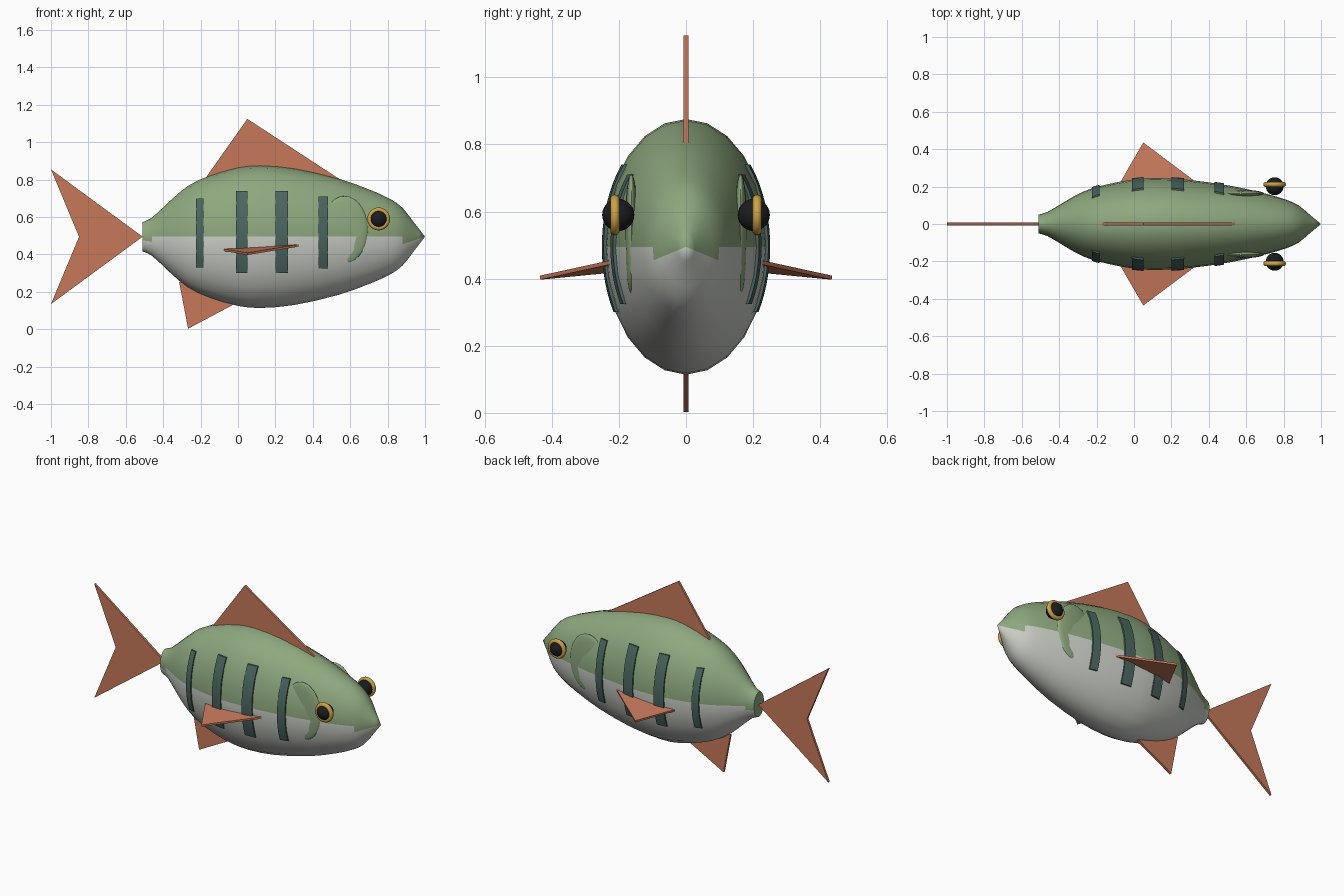
import bpy, bmesh, math
from mathutils import Vector

if "Cube" in bpy.data.objects:
    bpy.data.objects.remove(bpy.data.objects["Cube"])

ZC, RATIO, SIDES = 0.495, 0.645, 24
# body profile: x, half height
PROFILE = [(-0.51, 0.078), (-0.46, 0.102), (-0.365, 0.19), (-0.27, 0.27), (-0.16, 0.323),
           (0.0, 0.37), (0.12, 0.381), (0.3, 0.365), (0.54, 0.31), (0.72, 0.245),
           (0.82, 0.198), (0.88, 0.154), (0.935, 0.084), (1.0, 0.0)]


def half_height(x):
    """Smooth interpolation of the body profile."""
    n = len(PROFILE)
    i = max(k for k in range(n - 1) if PROFILE[k][0] <= x + 1e-6)

    def slope(k):
        a, b = PROFILE[max(k - 1, 0)], PROFILE[min(k + 1, n - 1)]
        return (b[1] - a[1]) / (b[0] - a[0])
    (x0, r0), (x1, r1) = PROFILE[i], PROFILE[i + 1]
    d = x1 - x0
    t = (x - x0) / d
    return ((2*t**3 - 3*t**2 + 1) * r0 + (t**3 - 2*t**2 + t) * d * slope(i)
            + (3*t**2 - 2*t**3) * r1 + (t**3 - t**2) * d * slope(i + 1))


def material(name, rgb):
    m = bpy.data.materials.new(name)
    m.diffuse_color = (*rgb, 1)
    m.use_nodes = True
    m.node_tree.nodes["Principled BSDF"].inputs["Base Color"].default_value = m.diffuse_color
    return m


green = material("green", (0.27, 0.39, 0.21))
white = material("pale", (0.60, 0.62, 0.57))
orange = material("orange", (0.57, 0.19, 0.105))
dark = material("dark_stripe", (0.07, 0.13, 0.115))
gold = material("gold", (0.62, 0.36, 0.06))
black = material("black", (0.01, 0.012, 0.014))


def make(name, bm, *mats, smooth=None):
    bmesh.ops.recalc_face_normals(bm, faces=bm.faces)
    me = bpy.data.meshes.new(name)
    bm.to_mesh(me)
    bm.free()
    for m in mats:
        me.materials.append(m)
    ob = bpy.data.objects.new(name, me)
    bpy.context.collection.objects.link(ob)
    if smooth:
        bpy.ops.object.select_all(action='DESELECT')
        ob.select_set(True)
        bpy.context.view_layer.objects.active = ob
        bpy.ops.object.shade_smooth_by_angle(angle=math.radians(smooth))
    return ob


# Body with pale belly
bm = bmesh.new()
xs = []
for (a, _), (b, _) in zip(PROFILE, PROFILE[1:]):
    xs += [a, (a + b) / 2]
rings = []
for x in xs:
    r = half_height(x)
    rings.append([bm.verts.new((x, RATIO * r * math.cos(2 * math.pi * k / SIDES),
                                ZC + r * math.sin(2 * math.pi * k / SIDES))) for k in range(SIDES)])
nose = bm.verts.new((1.0, 0, ZC))
bm.faces.new(rings[0])
for i, ra in enumerate(rings):
    for k in range(SIDES):
        j = (k + 1) % SIDES
        if i + 1 < len(rings):
            f = bm.faces.new((ra[k], ra[j], rings[i + 1][j], rings[i + 1][k]))
        else:
            f = bm.faces.new((ra[k], ra[j], nose))
        ends = xs[i] < -0.47 or xs[i] > 0.87
        below = k >= SIDES // 2
        edge_row = k in (SIDES // 2, SIDES - 1)
        f.material_index = 1 if below and not (ends and edge_row) else 0
make("body", bm, green, white, smooth=50)


# Side stripes hugging the body
def stripe(name, x0, x1, z0, z1, side):
    bm = bmesh.new()
    nx, nz = 4, 16
    layers = []
    for off in (0.007, -0.01):
        grid = []
        for i in range(nx + 1):
            x = x0 + (x1 - x0) * i / nx
            r = half_height(x)
            row = []
            for j in range(nz + 1):
                z = z0 + (z1 - z0) * j / nz
                y = RATIO * math.sqrt(max(r * r - (z - ZC) ** 2, 0)) + off
                row.append(bm.verts.new((x, side * y, z)))
            grid.append(row)
        for i in range(nx):
            for j in range(nz):
                bm.faces.new((grid[i][j], grid[i + 1][j], grid[i + 1][j + 1], grid[i][j + 1]))
        layers.append(grid)
    bmesh.ops.bridge_loops(bm, edges=[e for e in bm.edges if e.is_boundary])
    make(name, bm, dark, smooth=30)


# Flat fins cut from outlines
def fin(name, pts, thickness=0.014):
    bm = bmesh.new()
    vs = [Vector(p) for p in pts]
    n = (vs[1] - vs[0]).cross(vs[2] - vs[0]).normalized() * thickness / 2
    a = [bm.verts.new(v + n) for v in vs]
    b = [bm.verts.new(v - n) for v in vs]
    bm.faces.new(a)
    bm.faces.new(b[::-1])
    for i in range(len(vs)):
        j = (i + 1) % len(vs)
        bm.faces.new((a[i], b[i], b[j], a[j]))
    make(name, bm, orange)


def ball(name, loc, scale, mat):
    bm = bmesh.new()
    bmesh.ops.create_uvsphere(bm, u_segments=24, v_segments=14, radius=1)
    bmesh.ops.scale(bm, vec=scale, verts=bm.verts)
    bmesh.ops.translate(bm, vec=loc, verts=bm.verts)
    make(name, bm, mat, smooth=60)


fin("tail_fin", [(-0.51, 0, ZC), (-1, 0, 0.855), (-0.85, 0, ZC), (-1, 0, 0.135)])
fin("dorsal_fin", [(-0.175, 0, 0.807), (0.05, 0, 1.125), (0.54, 0, 0.805)])
fin("anal_fin", [(-0.315, 0, 0.255), (-0.267, 0, 0.003), (0.0, 0, 0.145)])

for side, tag in ((-1, "left"), (1, "right")):
    for n, dims in enumerate([(-0.225, -0.185, 0.33, 0.70), (-0.012, 0.052, 0.30, 0.74),
                              (0.20, 0.268, 0.30, 0.74), (0.43, 0.48, 0.325, 0.71)]):
        stripe(f"stripe_{tag}_{n + 1}", *dims, side)
    fin(f"pectoral_fin_{tag}", [(-0.08, side * 0.21, 0.425), (0.35, side * 0.21, 0.452),
                                (0.05, side * 0.435, 0.403)], 0.012)
    ball(f"gill_cover_{tag}", (0.57, side * 0.163, 0.533), (0.125, 0.02, 0.18), green)
    ball(f"eye_{tag}", (0.752, side * 0.202, 0.59), (0.048, 0.048, 0.048), black)
    # Gold ring around the eye
    bpy.ops.mesh.primitive_torus_add(major_radius=0.047, minor_radius=0.014, major_segments=32,
                                     minor_segments=10, location=(0.752, side * 0.212, 0.59),
                                     rotation=(math.pi / 2, 0, 0))
    ring = bpy.context.object
    ring.name = f"eye_ring_{tag}"
    ring.data.materials.append(gold)
    bpy.ops.object.shade_smooth_by_angle(angle=math.radians(60))
